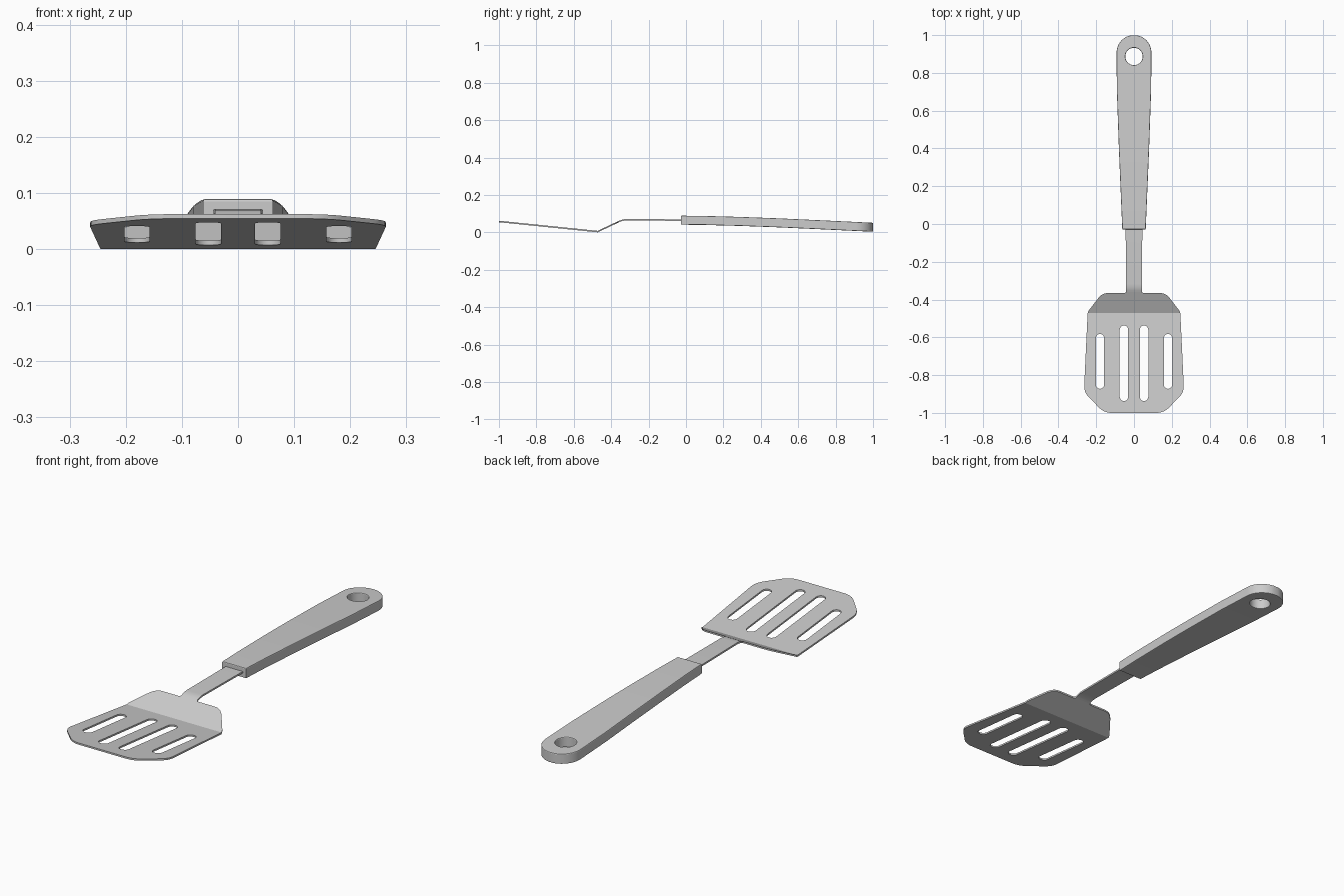
import bpy, bmesh, math
from mathutils import Vector

if "Cube" in bpy.data.objects:
    bpy.data.objects.remove(bpy.data.objects["Cube"])


def mirrored(half):
    """Close a right-hand half outline of (x, y, corner radius) across x = 0."""
    return half + [(-x, y, r) for x, y, r in reversed(half)]


def rounded(points, steps=6):
    """Replace each corner by a small curve of the given reach."""
    out = []
    n = len(points)
    for i, (x, y, r) in enumerate(points):
        p = Vector((x, y))
        if r == 0:
            out.append(p)
            continue
        a = Vector(points[i - 1][:2]) - p
        b = Vector(points[(i + 1) % n][:2]) - p
        a, b = p + a.normalized() * r, p + b.normalized() * r
        for k in range(steps + 1):
            t = k / steps
            out.append(a * (1 - t) ** 2 + p * 2 * t * (1 - t) + b * t * t)
    return out


def slot(cx, y0, y1, r, steps=10):
    """Stadium-shaped hole; a circle when y0 equals y1."""
    pts = []
    for cy, start in ((y1, 0), (y0, math.pi)):
        for k in range(steps + 1):
            a = start + math.pi * k / steps
            pts.append(Vector((cx + r * math.cos(a), cy + r * math.sin(a))))
    if y0 == y1:
        del pts[-1], pts[steps]
    return pts


def height(y, profile):
    for (y0, z0), (y1, z1) in zip(profile, profile[1:]):
        if y <= y1:
            break
    return z0 + (z1 - z0) * (y - y0) / (y1 - y0)


def bent_plate(name, loops, profile, half_thick, bevel=0.0):
    """Extrude an outline with holes, then bend it along a side profile."""
    cu = bpy.data.curves.new(name, 'CURVE')
    cu.dimensions = '2D'
    cu.fill_mode = 'BOTH'
    cu.extrude = half_thick - bevel
    cu.bevel_depth = bevel
    cu.bevel_resolution = 1
    cu.offset = -bevel
    for loop in loops:
        sp = cu.splines.new('POLY')
        sp.points.add(len(loop) - 1)
        for pt, p in zip(sp.points, loop):
            pt.co = (p.x, p.y, 0, 1)
        sp.use_cyclic_u = True
    tmp = bpy.data.objects.new(name + "_outline", cu)
    bpy.context.collection.objects.link(tmp)
    dg = bpy.context.evaluated_depsgraph_get()
    me = bpy.data.meshes.new_from_object(tmp.evaluated_get(dg))
    bpy.data.objects.remove(tmp)

    bm = bmesh.new()
    bm.from_mesh(me)
    bmesh.ops.remove_doubles(bm, verts=bm.verts, dist=1e-5)
    for y, _ in profile[1:-1]:
        bmesh.ops.bisect_plane(bm, geom=bm.verts[:] + bm.edges[:] + bm.faces[:],
                               plane_co=(0, y, 0), plane_no=(0, 1, 0))
    for v in bm.verts:
        v.co.z += height(v.co.y, profile)
    bmesh.ops.recalc_face_normals(bm, faces=bm.faces)
    bm.to_mesh(me)
    bm.free()

    ob = bpy.data.objects.new(name, me)
    bpy.context.collection.objects.link(ob)
    bpy.ops.object.select_all(action='DESELECT')
    ob.select_set(True)
    bpy.context.view_layer.objects.active = ob
    bpy.ops.object.shade_smooth_by_angle(angle=math.radians(22))
    return ob


# Slotted blade and neck, one bent sheet
blade = mirrored([(0.158, -1.0, 0.04), (0.265, -0.89, 0.035), (0.245, -0.465, 0.012),
                  (0.168, -0.365, 0.035), (0.041, -0.365, 0.012), (0.045, 0.05, 0)])
slots = [slot(s * x, y0, y1, 0.0225)
         for s in (-1, 1) for x, y0, y1 in ((0.18, -0.85, -0.605), (0.053, -0.915, -0.56))]
bent_plate("slotted_blade", [rounded(blade)] + slots,
           [(-1.0, 0.058), (-0.472, 0.004), (-0.36, 0.057), (-0.348, 0.062),
            (-0.335, 0.0655), (-0.318, 0.067), (0.05, 0.065)], 0.004)

# Tapered handle with a round end and hanging hole
end = [(0.092 * math.cos(a), 0.908 + 0.092 * math.sin(a), 0)
       for a in (math.pi / 2 * k / 12 for k in range(12))]
grip = mirrored([(0.062, -0.028, 0), (0.080, 0.4, 0), (0.091, 0.72, 0)] + end)
bent_plate("handle", [rounded(grip), slot(0, 0.887, 0.887, 0.046, 16)],
           [(-0.03, 0.065), (0.1, 0.0635), (0.3, 0.058), (0.5, 0.0505),
            (0.75, 0.039), (1.0, 0.027)], 0.024, 0.004)
